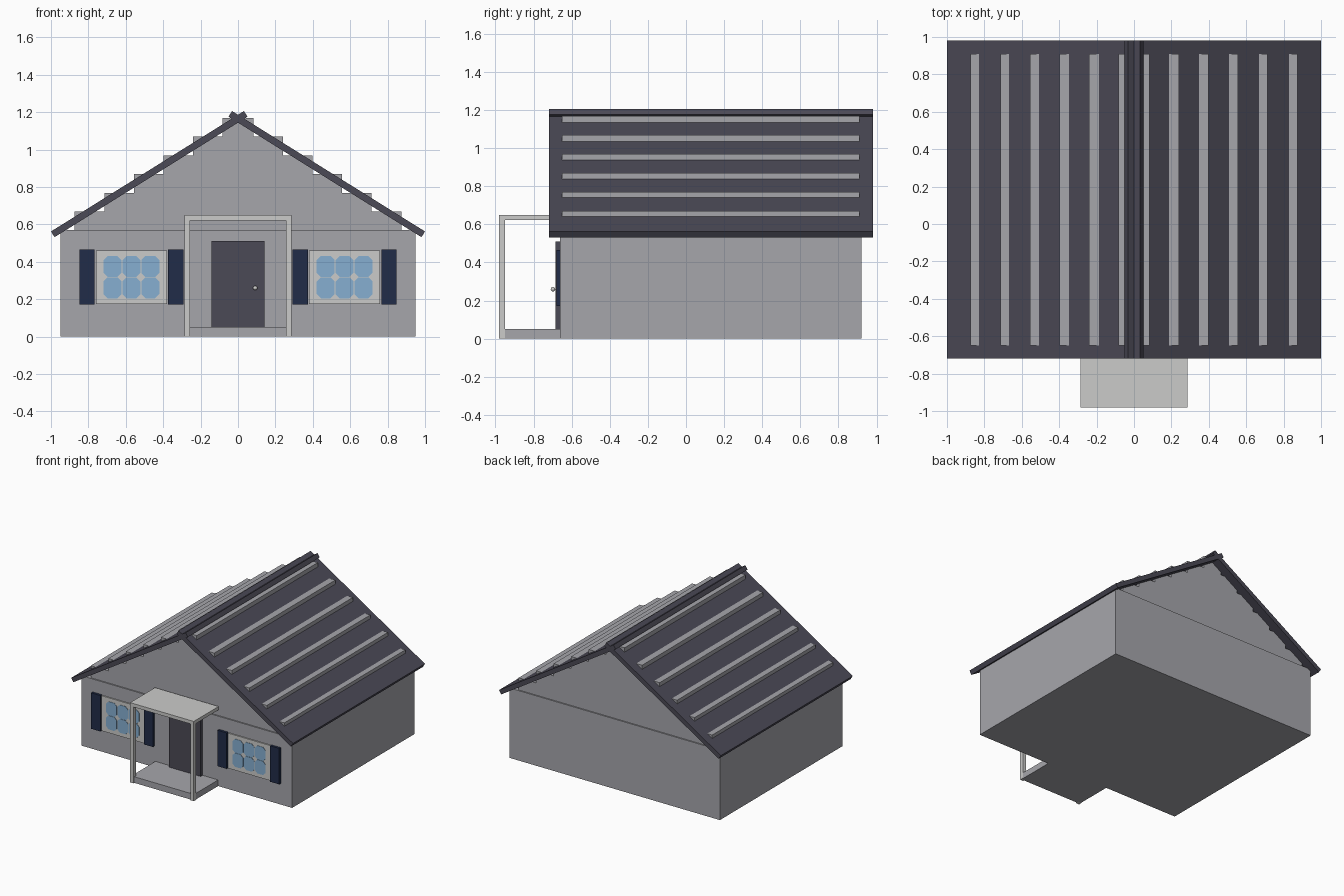
import bpy
import bmesh
import math
from mathutils import Vector

cube = bpy.data.objects.get("Cube")
if cube:
    bpy.data.objects.remove(cube, do_unlink=True)


def material(name, r, g, b):
    m = bpy.data.materials.new(name)
    m.use_nodes = True
    m.diffuse_color = (r, g, b, 1)
    m.node_tree.nodes["Principled BSDF"].inputs["Base Color"].default_value = (r, g, b, 1)
    return m


WALL = material("wall grey", 0.38, 0.38, 0.41)
ROOF = material("roof slate", 0.07, 0.067, 0.092)
TRIM = material("trim light grey", 0.6, 0.6, 0.59)
NAVY = material("shutter navy", 0.015, 0.025, 0.065)
GLASS = material("window blue", 0.24, 0.43, 0.64)


def finish(name, bm, mat):
    bmesh.ops.recalc_face_normals(bm, faces=bm.faces)
    mesh = bpy.data.meshes.new(name)
    bm.to_mesh(mesh)
    bm.free()
    mesh.materials.append(mat)
    obj = bpy.data.objects.new(name, mesh)
    bpy.context.collection.objects.link(obj)
    return obj


def prism(name, profile, y0, y1, mat):
    """Extrude an (x, z) profile along y."""
    bm = bmesh.new()
    face = bm.faces.new([bm.verts.new((x, y0, z)) for x, z in profile])
    ext = bmesh.ops.extrude_face_region(bm, geom=[face])
    moved = [v for v in ext["geom"] if isinstance(v, bmesh.types.BMVert)]
    bmesh.ops.translate(bm, verts=moved, vec=(0, y1 - y0, 0))
    return finish(name, bm, mat)


def box(name, x0, x1, y0, y1, z0, z1, mat):
    return prism(name, [(x0, z0), (x1, z0), (x1, z1), (x0, z1)], y0, y1, mat)


SIDES = (("right", -1), ("left", 1))
FRONT, BACK = -0.66, 0.92

# House body and the stepped courses that poke through the roof
box("house_body", -0.95, 0.95, FRONT, BACK, 0, 0.57, WALL)
profile = []
for i in range(6):
    half = 0.873 - 0.158 * i
    profile += [(half, 0.57 + 0.1 * i - 0.001), (half, 0.67 + 0.1 * i - 0.001)]
profile += [(-x, z) for x, z in reversed(profile)]
prism("gable_courses", profile, -0.65, 0.91, WALL)

# Roof slabs, crossing over each other at the ridge
eave, ridge = Vector((1.0, 0.562)), Vector((-0.032, 1.206))
along = (ridge - eave).normalized()
down = Vector((-along.y, along.x)) * 0.036
if down.y > 0:
    down = -down
for side, s in SIDES:
    corners = [eave, ridge, ridge + down, eave + down]
    prism(side + "_roof_slab", [(s * c.x, c.y) for c in corners], -0.72, 0.98, ROOF)

# Porch
box("porch_floor", -0.283, 0.283, -0.97, FRONT, 0, 0.05, WALL)
box("porch_canopy", -0.287, 0.287, -0.98, FRONT, 0.622, 0.65, TRIM)
for side, s in SIDES:
    x0, x1 = sorted((s * 0.257, s * 0.287))
    box(side + "_porch_post", x0, x1, -0.98, -0.95, 0, 0.63, TRIM)

# Door and knob
box("front_door", -0.143, 0.143, -0.685, FRONT, 0.05, 0.51, ROOF)
bm = bmesh.new()
bmesh.ops.create_uvsphere(bm, u_segments=16, v_segments=8, radius=0.012)
bmesh.ops.translate(bm, verts=bm.verts, vec=(0.092, -0.698, 0.26))
for f in bm.faces:
    f.smooth = True
finish("door_knob", bm, TRIM)


def pane(name, cx, cz, w, h, y):
    """Thin pane with clipped corners."""
    c = 0.022
    pts = [(w, h - c), (w - c, h), (c - w, h), (-w, h - c),
           (-w, c - h), (c - w, -h), (w - c, -h), (w, c - h)]
    prism(name, [(cx + x, cz + z) for x, z in pts], y, y + 0.004, GLASS)


# Windows with shutters either side
for side, s in SIDES:
    cx, cz = s * 0.57, 0.318
    box(side + "_window_frame", cx - 0.19, cx + 0.19, -0.67, FRONT, cz - 0.143, cz + 0.143, TRIM)
    for col in (-1, 0, 1):
        for row in (-1, 1):
            pane(side + "_window_pane", cx + col * 0.101, cz + row * 0.057, 0.048, 0.056, -0.673)
    for k in (-1, 1):
        sx = cx + k * 0.237
        box(side + "_shutter", sx - 0.041, sx + 0.041, -0.68, FRONT, 0.172, 0.465, NAVY)
